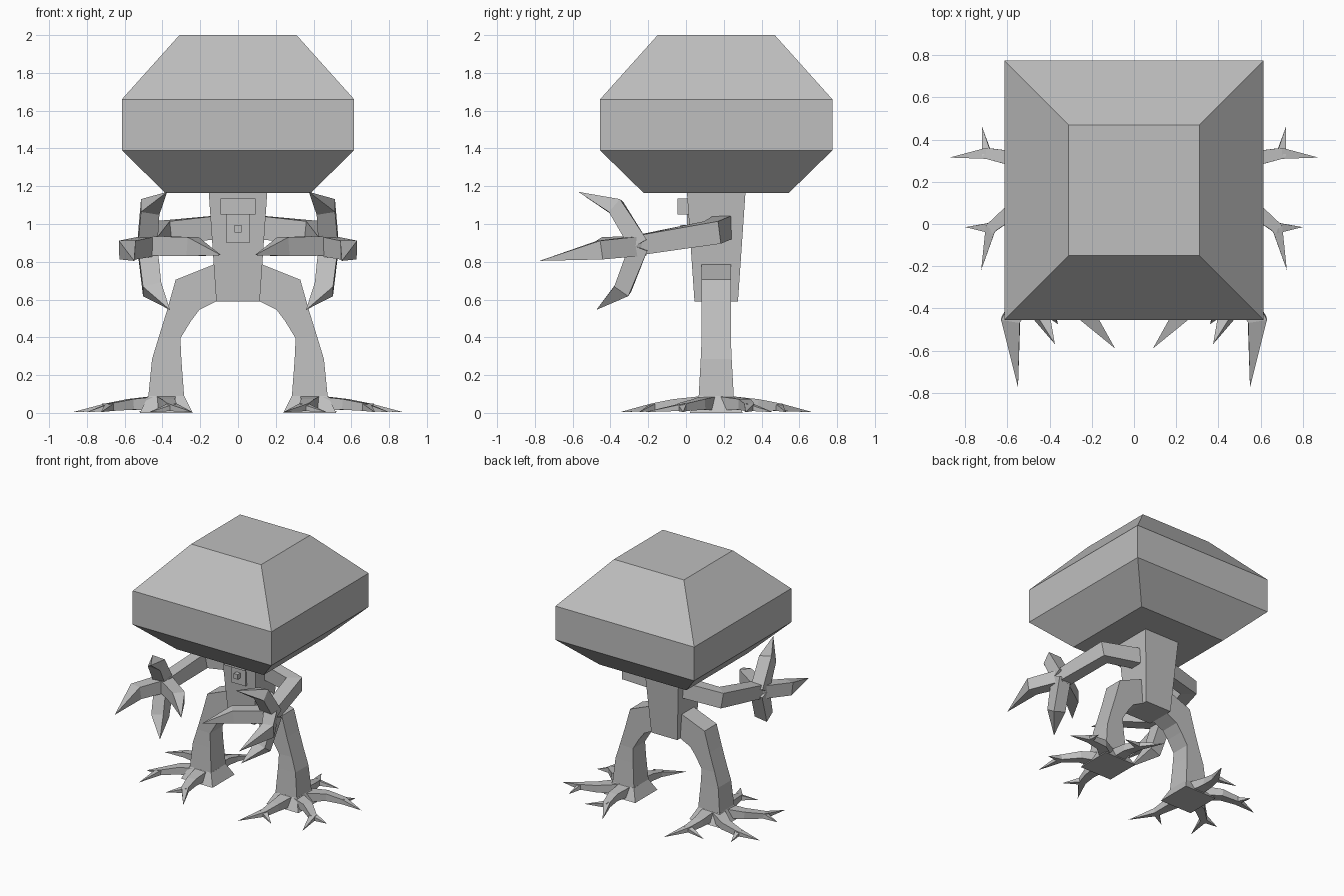
import bpy, bmesh
from mathutils import Vector

cube = bpy.data.objects.get("Cube")
if cube:
    bpy.data.objects.remove(cube, do_unlink=True)

# One flat grey for everything
grey = bpy.data.materials.new("plain_grey")
grey.use_nodes = True
grey.diffuse_color = (0.52, 0.52, 0.52, 1)
grey.node_tree.nodes["Principled BSDF"].inputs["Base Color"].default_value = (0.52, 0.52, 0.52, 1)


def finish(name, bm):
    bmesh.ops.remove_doubles(bm, verts=bm.verts, dist=0.0005)
    bmesh.ops.recalc_face_normals(bm, faces=bm.faces)
    mesh = bpy.data.meshes.new(name)
    bm.to_mesh(mesh)
    bm.free()
    mesh.materials.append(grey)
    obj = bpy.data.objects.new(name, mesh)
    bpy.context.collection.objects.link(obj)
    return obj


def loft(name, rings):
    """Skin a list of equal rings and cap both ends."""
    bm = bmesh.new()
    loops = [[bm.verts.new(p) for p in ring] for ring in rings]
    n = len(loops[0])
    for a, b in zip(loops, loops[1:]):
        for i in range(n):
            j = (i + 1) % n
            bm.faces.new((a[i], a[j], b[j], b[i]))
    bm.faces.new(loops[0])
    bm.faces.new(loops[-1])
    return finish(name, bm)


def rect(cx, cy, hx, hy, z):
    return [(cx + sx * hx, cy + sy * hy, z)
            for sx, sy in ((-1, -1), (1, -1), (1, 1), (-1, 1))]


def box(name, x, y, z, hx, hy, hz):
    return loft(name, [rect(x, y, hx, hy, z - hz), rect(x, y, hx, hy, z + hz)])


def limb(name, path, sizes, up=(0, 0, 1)):
    """Four-sided tapering limb; sizes are half width and half height."""
    pts = [Vector(p) for p in path]
    rings = []
    for i, p in enumerate(pts):
        t = (pts[min(i + 1, len(pts) - 1)] - pts[max(i - 1, 0)]).normalized()
        side = t.cross(Vector(up)).normalized()
        top = side.cross(t)
        w, h = sizes[i]
        rings.append([p + side * w * a + top * h * b
                      for a, b in ((-1, -1), (1, -1), (1, 1), (-1, 1))])
    return loft(name, rings)


def mirrored(obj):
    mod = obj.modifiers.new("other_side", 'MIRROR')
    mod.use_axis[0] = True
    mod.use_mirror_merge = False
    return obj


# Canopy and trunk
CY = 0.16
loft("canopy", [rect(0, CY, h, h, z) for h, z in
                ((0.385, 1.165), (0.615, 1.39), (0.615, 1.66), (0.31, 2.0))])
loft("trunk", [rect(0, CY, 0.115, 0.115, 0.59), rect(0, CY, 0.155, 0.155, 1.17)])

# Face fittings on the trunk front
box("brow_block", 0, -0.015, 1.092, 0.092, 0.03, 0.043)
box("face_plate", 0, 0.02, 0.975, 0.062, 0.015, 0.075)
box("nose_knob", 0, -0.005, 0.975, 0.018, 0.025, 0.02)

# Legs: inner and outer profile points paired as rings
profile = [((0.09, 0.59), (0.09, 0.80), 0.077), ((0.115, 0.59), (0.13, 0.785), 0.077),
           ((0.205, 0.545), (0.33, 0.705), 0.077), ((0.25, 0.485), (0.375, 0.545), 0.077),
           ((0.305, 0.395), (0.42, 0.40), 0.077), ((0.30, 0.285), (0.455, 0.285), 0.082),
           ((0.285, 0.085), (0.475, 0.085), 0.093)]
mirrored(loft("leg", [[(i[0], CY - d, i[1]), (o[0], CY - d, o[1]),
                       (o[0], CY + d, o[1]), (i[0], CY + d, i[1])]
                      for i, o, d in profile]))

# Feet: spreading base with forked root toes
mirrored(loft("foot", [rect(0.38, CY, 0.14, 0.14, 0), rect(0.38, CY, 0.095, 0.093, 0.09)]))
toes = {
    "front": ((0.38, 0.08), (0.37, -0.06), (0.35, -0.17), (0.24, -0.35), (0.47, -0.25)),
    "outer_front": ((0.43, 0.12), (0.57, 0.07), (0.68, -0.02), (0.80, -0.015), (0.725, -0.22)),
    "outer_back": ((0.43, 0.21), (0.57, 0.31), (0.70, 0.335), (0.875, 0.315), (0.72, 0.46)),
    "back": ((0.37, 0.24), (0.38, 0.38), (0.36, 0.49), (0.27, 0.67), (0.53, 0.53)),
}
for name, (root, mid, fork, tip_a, tip_b) in toes.items():
    root, mid, fork = (*root, 0.05), (*mid, 0.045), (*fork, 0.03)
    mirrored(limb(name + "_toe", [root, mid, fork, (*tip_a, 0.004)],
                  [(0.05, 0.038), (0.036, 0.028), (0.026, 0.02), (0, 0)]))
    mirrored(limb(name + "_toe_branch", [mid, fork, (*tip_b, 0.004)],
                  [(0.02, 0.018), (0.025, 0.019), (0, 0)]))

# Arms: out from the trunk, then forward to the hand
mirrored(limb("arm", [(0.08, 0.20, 0.985), (0.40, 0.14, 0.955), (0.47, -0.27, 0.885)],
              [(0.05, 0.062), (0.058, 0.06), (0.05, 0.052)]))

# Four hooked claws around each hand
claws = {
    "upper": ((0.48, -0.25, 0.89), (0.465, -0.37, 1.09), (0.375, -0.57, 1.17), (1, 0, 0)),
    "lower": ((0.48, -0.25, 0.88), (0.455, -0.335, 0.655), (0.36, -0.475, 0.545), (1, 0, 0)),
    "inner": ((0.48, -0.25, 0.885), (0.24, -0.41, 0.88), (0.09, -0.59, 0.835), (0, 0, 1)),
    "outer": ((0.46, -0.24, 0.885), (0.585, -0.455, 0.862), (0.55, -0.775, 0.805), (0, 0, 1)),
}
for name, (root, knuckle, tip, up) in claws.items():
    mirrored(limb(name + "_claw", [root, knuckle, tip],
                  [(0.05, 0.052), (0.045, 0.05), (0, 0)], up))
